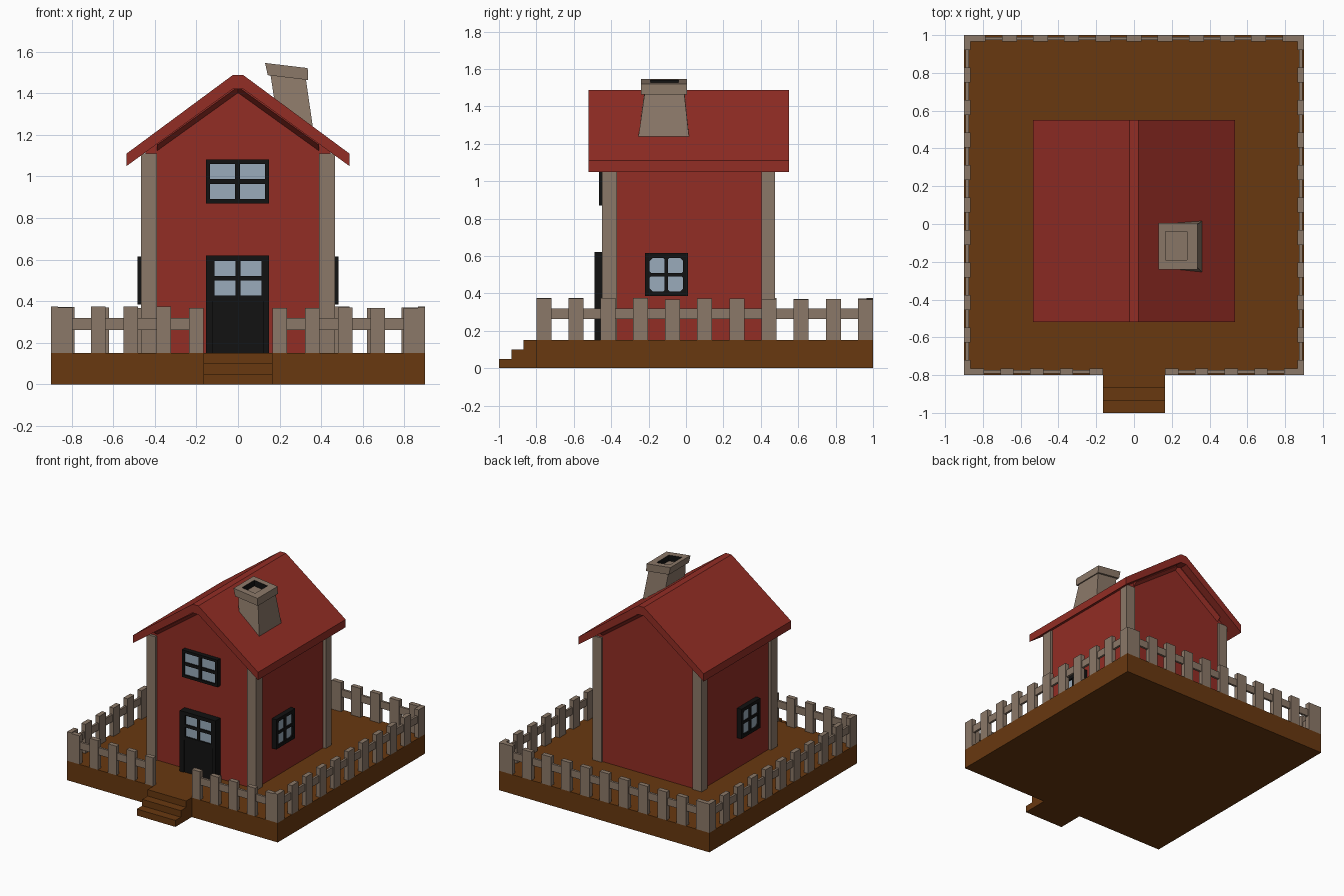
import bpy, bmesh, random
from mathutils import Matrix, Vector

if "Cube" in bpy.data.objects:
    bpy.data.objects.remove(bpy.data.objects["Cube"])

random.seed(4)


def mat(name, r, g, b):
    m = bpy.data.materials.new(name)
    m.diffuse_color = (r, g, b, 1)
    m.use_nodes = True
    m.node_tree.nodes["Principled BSDF"].inputs["Base Color"].default_value = m.diffuse_color
    return m


RED = mat("barn red", 0.29, 0.026, 0.018)
BROWN = mat("earth brown", 0.14, 0.040, 0.005)
TAN = mat("weathered wood", 0.26, 0.19, 0.14)
BLACK = mat("black trim", 0.006, 0.006, 0.006)
GLASS = mat("pale glass", 0.32, 0.41, 0.50)


def finish(name, bm, mats):
    bmesh.ops.recalc_face_normals(bm, faces=bm.faces[:])
    me = bpy.data.meshes.new(name)
    bm.to_mesh(me)
    bm.free()
    for m in mats:
        me.materials.append(m)
    ob = bpy.data.objects.new(name, me)
    bpy.context.collection.objects.link(ob)
    return ob


def loft(name, rings, mats, dark_from=99):
    """Skin matching rings of points, capped; sections from dark_from use slot 1."""
    bm = bmesh.new()
    vs = [[bm.verts.new(p) for p in r] for r in rings]
    n = len(rings[0])
    for k in range(len(vs) - 1):
        for i in range(n):
            j = (i + 1) % n
            f = bm.faces.new((vs[k][i], vs[k][j], vs[k + 1][j], vs[k + 1][i]))
            f.material_index = 1 if k >= dark_from else 0
    bm.faces.new(vs[0])
    f = bm.faces.new(vs[-1])
    f.material_index = 1 if dark_from < 99 else 0
    return finish(name, bm, mats)


def prism(name, profile, y0, y1, m):
    """Extrude an x-z profile along y."""
    return loft(name, [[(x, y, z) for x, z in profile] for y in (y0, y1)], [m])


def boxes(name, specs, mats, xf=Matrix()):
    """Boxes (x0,x1,y0,y1,z0,z1[,slot]) joined in one object."""
    bm = bmesh.new()
    for s in specs:
        lo, hi = Vector(s[0:6:2]), Vector(s[1:6:2])
        m = xf @ Matrix.Translation((lo + hi) / 2) @ Matrix.Diagonal((*(hi - lo), 1))
        old = set(bm.faces)
        bmesh.ops.create_cube(bm, size=1, matrix=m)
        for f in bm.faces:
            if f not in old:
                f.material_index = s[6] if len(s) > 6 else 0
    return finish(name, bm, mats)


def mirrored(half):
    return half + [(-x, z) for x, z in reversed(half)]


# ground slab and steps
boxes("ground_slab", [(-.9, .9, -.8, 1, 0, .15)], [BROWN])
boxes("steps", [(-.165, .165, -1 + .066 * i, -.78, .05 * i, .05 * (i + 1))
                for i in range(3)], [BROWN])

# walls with gables
prism("walls", mirrored([(.445, .15), (.445, 1.12), (.02, 1.43)]), -.43, .46, RED)

# corner posts
posts = []
for s in (-1, 1):
    for y0, y1 in ((-.45, -.37), (.405, .475)):
        x0, x1 = sorted((s * .39, s * .467))
        posts.append((x0, x1, y0, y1, .15, 1.11))
boxes("corner_posts", posts, [TAN])

# roof shell
under = [(.025, 1.42), (.535, 1.05)]
over = [(.535, 1.11), (.025, 1.487)]
R = under + over
prism("roof", R + [(-x, z) for x, z in reversed(over)]
      + [(-x, z) for x, z in reversed(under)], -.52, .55, RED)

# sloping moulding under each gable
for name, ya, yb in (("front_gable_trim", -.47, -.42), ("back_gable_trim", .49, .45)):
    rings = []
    for y, d in ((ya, 0), (yb, .035)):
        up = [(-.39, 1.17), (0, 1.455), (.39, 1.17)]
        low = [(.39, 1.15 - d), (0, 1.43 - d), (-.39, 1.15 - d)]
        rings.append([(x, y, z) for x, z in up + low])
    loft(name, rings, [RED])


# leaning chimney
def ring(x0, x1, y0, y1, z, tilt=.12):
    return [(x, y, z - tilt * (x - .13)) for x, y in
            ((x0, y0), (x1, y0), (x1, y1), (x0, y1))]


loft("chimney_shaft", [ring(.20, .365, -.26, .02, 1.2, 0),
                       ring(.155, .325, -.22, -.01, 1.50)], [TAN])
loft("chimney_cap", [ring(.143, .337, -.24, .005, 1.488),
                     ring(.13, .335, -.24, .005, 1.545),
                     ring(.167, .28, -.19, -.04, 1.545),
                     ring(.167, .28, -.19, -.04, 1.525),
                     ring(.167, .28, -.19, -.04, 1.492)], [TAN, BLACK], 2)


def pane_grid(x0, x1, z0, z1, y, bar, edge, wall):
    """Frame, crossing bars and glass for a window facing -y."""
    xm, zm, h = (x0 + x1) / 2, (z0 + z1) / 2, bar / 2
    b = [(x0, x0 + edge, y, wall, z0, z1), (x1 - edge, x1, y, wall, z0, z1),
         (x0 + edge, x1 - edge, y, wall, z0, z0 + edge),
         (x0 + edge, x1 - edge, y, wall, z1 - edge, z1),
         (xm - h, xm + h, y + .002, wall, z0 + edge, z1 - edge),
         (x0 + edge, x1 - edge, y + .003, wall, zm - h, zm + h),
         (x0 + edge, x1 - edge, y + .012, y + .018, z0 + edge, z1 - edge, 1)]
    return b


# front door and upstairs window
boxes("front_door", [(-.155, -.12, -.49, -.42, .15, .62), (.12, .15, -.49, -.42, .15, .62),
                     (-.12, .12, -.482, -.42, .15, .42)]
      + pane_grid(-.14, .14, .40, .62, -.489, .022, .028, -.42), [BLACK, GLASS])
boxes("upstairs_window", pane_grid(-.155, .15, .87, 1.08, -.465, .024, .02, -.42),
      [BLACK, GLASS])

# side windows, with small diamonds where the bars meet
for name, s in (("right_window", 1), ("left_window", -1)):
    xf = Matrix.Diagonal((s, 1, 1, 1)) @ Matrix.Rotation(1.5707963, 4, 'Z')
    boxes(name, pane_grid(-.22, .01, .385, .615, -.482, .02, .025, -.44), [BLACK, GLASS], xf)
    bm = bmesh.new()
    for i in (-1, 0, 1):
        for j in (-1, 0, 1):
            m = (xf @ Matrix.Translation((-.105 + i * .09, -.468, .5 + j * .09))
                 @ Matrix.Rotation(.7853982, 4, 'Y') @ Matrix.Diagonal((.024, .022, .024, 1)))
            bmesh.ops.create_cube(bm, size=1, matrix=m)
    finish(name + "_bar_joints", bm, [BLACK])


# picket fence
def fence(name, a, b, n, c0, c1, along_x, w=.08):
    """Evenly spaced pickets from a to b, plus one rail, in the strip c0..c1."""
    out = [(a, b, c0 + .009, c1 - .009, .262, .318)]
    for i in range(n):
        p = a + (b - a - w) * i / (n - 1)
        top = .372 + random.uniform(-.006, .004)
        out.append((p, p + w, c0, c1, .15, top))
    if not along_x:
        out = [(s[2], s[3], s[0], s[1], s[4], s[5]) for s in out]
    boxes(name, out, [TAN])


fence("front_right_fence", .165, .865, 5, -.8, -.765, True, .07)
fence("front_left_fence", -.865, -.165, 5, -.8, -.765, True, .07)
fence("back_fence", -.865, .865, 11, .965, 1, True)
fence("right_fence", -.8, 1, 11, .865, .9, False)
fence("left_fence", -.8, 1, 11, -.9, -.865, False)
